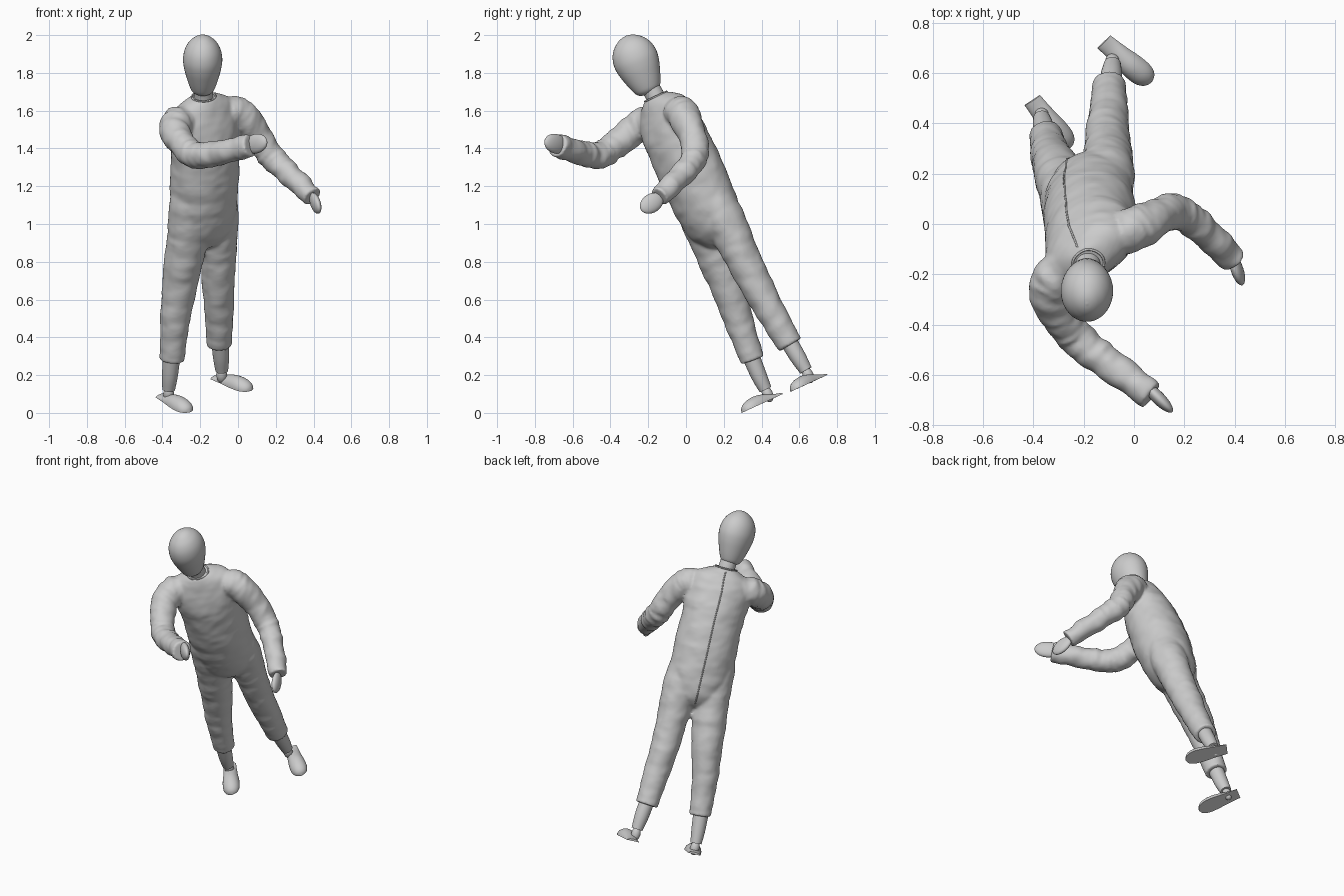
import bpy, bmesh, math
from mathutils import Vector, noise

if "Cube" in bpy.data.objects:
    bpy.data.objects.remove(bpy.data.objects["Cube"])

# Body frame: leaning and turned figure
UP = Vector((0.0, -0.42, 0.907)).normalized()
LEFT = Vector((0.8, 0.55, 0.255))
LEFT = (LEFT - UP * LEFT.dot(UP)).normalized()


def skin(name, rings):
    """Join rings of points into a closed smooth surface."""
    bm = bmesh.new()
    vr = [[bm.verts.new(p) for p in r] for r in rings]
    n = len(vr[0])
    for a, b in zip(vr, vr[1:]):
        for i in range(n):
            j = (i + 1) % n
            bm.faces.new((a[i], a[j], b[j], b[i]))
    bm.faces.new(vr[0])
    bm.faces.new(vr[-1])
    bmesh.ops.recalc_face_normals(bm, faces=bm.faces)
    me = bpy.data.meshes.new(name)
    bm.to_mesh(me)
    bm.free()
    ob = bpy.data.objects.new(name, me)
    bpy.context.collection.objects.link(ob)
    bpy.ops.object.select_all(action='DESELECT')
    ob.select_set(True)
    bpy.context.view_layer.objects.active = ob
    bpy.ops.object.shade_smooth_by_angle(angle=math.radians(50))
    return ob


def spline(st, steps):
    """Smooth curve through stations of any size."""
    st = [Vector(s) for s in st]
    pts = [st[0] * 2 - st[1]] + st + [st[-1] * 2 - st[-2]]
    out = []
    for k in range(1, len(pts) - 2):
        p0, p1, p2, p3 = pts[k - 1:k + 3]
        for i in range(steps):
            t = i / steps
            out.append(0.5 * (2 * p1 + (p2 - p0) * t + (2 * p0 - 5 * p1 + 4 * p2 - p3) * t * t
                              + (3 * p1 - p0 - 3 * p2 + p3) * t ** 3))
    return out + [st[-1]]


def loft(name, st, side=None, axis=None, folds=0.0, sides=40, steps=8):
    """Stations (x, y, z, half width, half depth) swept into a tube."""
    cs = spline([s if len(s) == 5 else (*s, s[3]) for s in st], steps)
    pos = [Vector(c[:3]) for c in cs]
    rings = []
    for i, c in enumerate(cs):
        t = axis or (pos[min(i + 1, len(pos) - 1)] - pos[max(i - 1, 0)]).normalized()
        e = side or LEFT
        e = (e - t * e.dot(t)).normalized()
        f = t.cross(e)
        ring = []
        for k in range(sides):
            a = 2 * math.pi * k / sides
            d = e * math.cos(a) * max(c[3], 0.002) + f * math.sin(a) * max(c[4], 0.002)
            p = pos[i] + d
            if folds:
                q = p * 9 + t * t.dot(p) * 8
                p = p + d.normalized() * folds * (noise.noise(q) + 0.5 * noise.noise(q * 2.3))
            ring.append(p)
        rings.append(ring)
    return skin(name, rings), rings


def ellipsoid(name, centre, long, tall, sizes):
    x = Vector(long).normalized()
    z = Vector(tall)
    z = (z - x * z.dot(x)).normalized()
    y = z.cross(x)
    rings = []
    for i in range(17):
        a = math.pi * (0.01 + 0.98 * i / 16)
        c = Vector(centre) - x * sizes[0] * math.cos(a)
        rings.append([c + math.sin(a) * (y * sizes[1] * math.cos(b) + z * sizes[2] * math.sin(b))
                      for b in [2 * math.pi * k / 28 for k in range(28)]])
    skin(name, rings)


def line(name, pts, r):
    """Thin raised seam."""
    cu = bpy.data.curves.new(name, 'CURVE')
    cu.dimensions = '3D'
    cu.bevel_depth = r
    cu.bevel_resolution = 1
    sp = cu.splines.new('POLY')
    sp.points.add(len(pts) - 1)
    for p, q in zip(sp.points, pts):
        p.co = (*q, 1)
    bpy.context.collection.objects.link(bpy.data.objects.new(name, cu))


def foot(name, heel, toe):
    """Flat sole, thin heel, domed toe."""
    heel, toe = Vector(heel), Vector(toe)
    d = toe - heel
    side = UP.cross(d).normalized()
    prof = [(0, .038, .012), (.15, .04, .022), (.35, .044, .04), (.55, .05, .052),
            (.75, .051, .05), (.88, .043, .04), (.96, .027, .025), (1, .004, .004)]
    rings = []
    for t, w, h in spline(prof, 4):
        c = heel + d * t
        rings.append([c + side * w * math.cos(a) + UP * h * max(0, math.sin(a))
                      for a in [2 * math.pi * k / 32 for k in range(32)]])
    skin(name, rings)


# Head and neck
head_prof = [(0, .0), (.012, .22), (.05, .45), (.13, .72), (.25, .92), (.4, 1), (.55, .95),
             (.7, .83), (.85, .68), (.94, .55), (.985, .36), (1, .0)]
h0, h1 = Vector((-.187, -.318, 1.996)), Vector((-.187, -.192, 1.69))
loft("head", [(*h0.lerp(h1, t), .104 * r, .12 * r) for t, r in head_prof],
     side=Vector((1, 0, 0)), axis=(h1 - h0).normalized(), steps=4)
loft("neck", [(-.187, -.215, 1.76, .05), (-.184, -.17, 1.69, .05), (-.18, -.13, 1.6, .052)])

# Overall body
body, rings = loft("overall", [
    (-.182, -.16, 1.675, .064, .06), (-.18, -.148, 1.66, .11, .075), (-.18, -.125, 1.625, .168, .10),
    (-.178, -.09, 1.53, .195, .138), (-.174, -.03, 1.4, .188, .160), (-.178, .06, 1.2, .190, .166),
    (-.183, .15, 1.0, .175, .14), (-.187, .185, .92, .13, .095), (-.19, .20, .885, .06, .04)],
    axis=-UP, folds=.006, sides=56)
line("back_seam", [r[42] for r in rings[8:-8]], .004)
line("collar", rings[0] + [rings[0][0]], .005)
cloth = [body]

# Trouser legs, shins and feet
legs = {
    "left": ([(-.12, .11, 1.2, .10), (-.108, .175, 1.08, .108), (-.106, .225, .98, .106), (-.105, .29, .84, .095),
              (-.105, .372, .68, .086), (-.10, .47, .5, .075), (-.097, .553, .36, .067)],
             [(-.097, .53, .40, .045), (-.09, .59, .3, .043), (-.086, .635, .225, .034)],
             (-.12, .725, .190), (.07, .565, .117)),
    "right": ([(-.25, .01, 1.17, .10), (-.262, .07, 1.04, .108), (-.268, .12, .93, .108), (-.29, .172, .8, .104),
               (-.308, .22, .68, .094), (-.337, .285, .47, .077), (-.35, .353, .28, .065)],
              [(-.35, .335, .32, .047), (-.36, .385, .2, .042), (-.367, .42, .125, .034)],
              (-.405, .493, .091), (-.255, .302, .003)),
}
for s, (leg, shin, heel, toe) in legs.items():
    cloth.append(loft(s + "_trouser_leg", leg, folds=.006)[0])
    loft(s + "_shin", shin, sides=28)
    ank = Vector(shin[-1][:3])
    ellipsoid(s + "_ankle", ank - UP * .028, UP, LEFT, (.045, .028, .028))
    foot(s + "_foot", heel, toe)

# Sleeves and hands
cloth.append(loft("right_sleeve", [
    (-.27, -.17, 1.555, .08), (-.325, -.23, 1.53, .086), (-.33, -.30, 1.48, .08), (-.285, -.385, 1.41, .073),
    (-.225, -.455, 1.365, .072), (-.12, -.54, 1.37, .066), (.07, -.68, 1.415, .06)], folds=.01)[0])
cloth.append(loft("left_sleeve", [
    (-.06, -.05, 1.59, .08), (0, -.02, 1.587, .086), (.06, .01, 1.53, .082), (.125, .042, 1.435, .073),
    (.175, .045, 1.36, .07), (.25, 0, 1.285, .064), (.396, -.143, 1.145, .054)], folds=.01)[0])
ellipsoid("right_hand", (.095, -.69, 1.425), (.7, -.7, .15), (0, 0, 1), (.082, .026, .052))
ellipsoid("left_hand", (.41, -.182, 1.11), (.3, -.75, -.5), (0, -.5, .8), (.07, .024, .05))

# Fuse the cloth pieces into one soft overall
bpy.ops.object.select_all(action='DESELECT')
for ob in cloth:
    ob.select_set(True)
    for m in list(ob.modifiers):
        ob.modifiers.remove(m)
bpy.context.view_layer.objects.active = body
bpy.ops.object.join()
rm = body.modifiers.new("fuse", 'REMESH')
rm.mode = 'VOXEL'
rm.voxel_size = .009
rm.use_smooth_shade = True
sm = body.modifiers.new("soften", 'SMOOTH')
sm.iterations = 5
